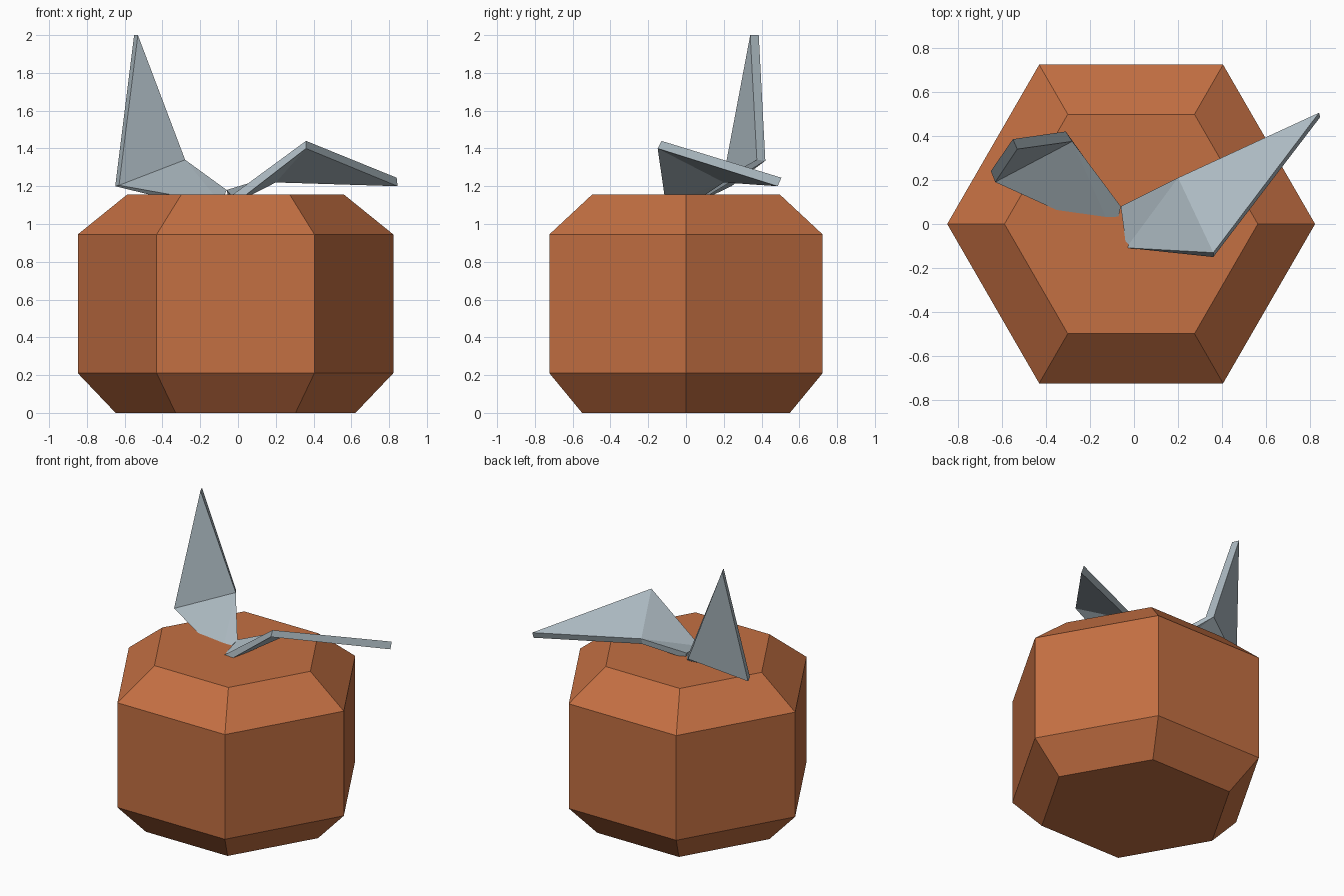
import bpy, bmesh
from math import cos, sin, pi
from mathutils import Vector

cube = bpy.data.objects.get("Cube")
if cube:
    bpy.data.objects.remove(cube)


def material(name, rgb):
    mat = bpy.data.materials.new(name)
    mat.use_nodes = True
    mat.diffuse_color = (*rgb, 1)
    bsdf = mat.node_tree.nodes["Principled BSDF"]
    bsdf.inputs["Base Color"].default_value = (*rgb, 1)
    bsdf.inputs["Roughness"].default_value = 0.8
    return mat


def finish(bm, name, mat):
    bmesh.ops.recalc_face_normals(bm, faces=bm.faces)
    mesh = bpy.data.meshes.new(name)
    bm.to_mesh(mesh)
    bm.free()
    mesh.materials.append(mat)
    bpy.context.collection.objects.link(bpy.data.objects.new(name, mesh))


def lathe(name, profile, sides, centre_x, mat):
    """Closed faceted solid from (radius, height) pairs."""
    bm = bmesh.new()
    rings = [[bm.verts.new((centre_x + r * cos(2 * pi * i / sides),
                            r * sin(2 * pi * i / sides), z))
              for i in range(sides)] for r, z in profile]
    for low, high in zip(rings, rings[1:]):
        for i in range(sides):
            j = (i + 1) % sides
            bm.faces.new((low[i], low[j], high[j], high[i]))
    bm.faces.new(rings[0])
    bm.faces.new(rings[-1])
    finish(bm, name, mat)


def leaf(name, points, offsets, mat):
    """Folded slab: inner base, outer base, outer corner, tip, inner corner."""
    bm = bmesh.new()
    top = [bm.verts.new(p) for p in points]
    under = [bm.verts.new(Vector(p) + Vector(o)) for p, o in zip(points, offsets)]
    for tri in ((0, 1, 4), (1, 2, 4), (2, 3, 4)):
        bm.faces.new([top[i] for i in tri])
        bm.faces.new([under[i] for i in reversed(tri)])
    for i in range(5):
        j = (i + 1) % 5
        bm.faces.new((top[i], under[i], under[j], top[j]))
    finish(bm, name, mat)


rust = material("rust orange", (0.55, 0.16, 0.055))
grey = material("blue grey", (0.41, 0.485, 0.53))

# Chunky six-sided body with bevelled ends
lathe("body", [(0.635, 0), (0.835, 0.21), (0.835, 0.945), (0.575, 1.155)],
      6, -0.013, rust)

# Drooping leaf
leaf("left_leaf",
     [(-0.06, 0.08, 1.18), (-0.035, -0.108, 1.15), (0.36, -0.13, 1.44),
      (0.84, 0.505, 1.245), (0.2, 0.21, 1.26)],
     [(0.01, 0, -0.04), (0.02, 0, -0.04), (0, -0.02, -0.04),
      (0.005, -0.02, -0.045), (0, -0.01, -0.04)], grey)

# Upright leaf
leaf("right_leaf",
     [(-0.06, 0.08, 1.18), (-0.09, -0.055, 1.108), (-0.63, 0.19, 1.205),
      (-0.53, 0.34, 2.0), (-0.28, 0.375, 1.34)],
     [(-0.02, 0.02, -0.04), (-0.02, 0.02, -0.04), (-0.02, 0.05, -0.005),
      (-0.02, 0.045, 0), (-0.03, 0.045, -0.005)], grey)
